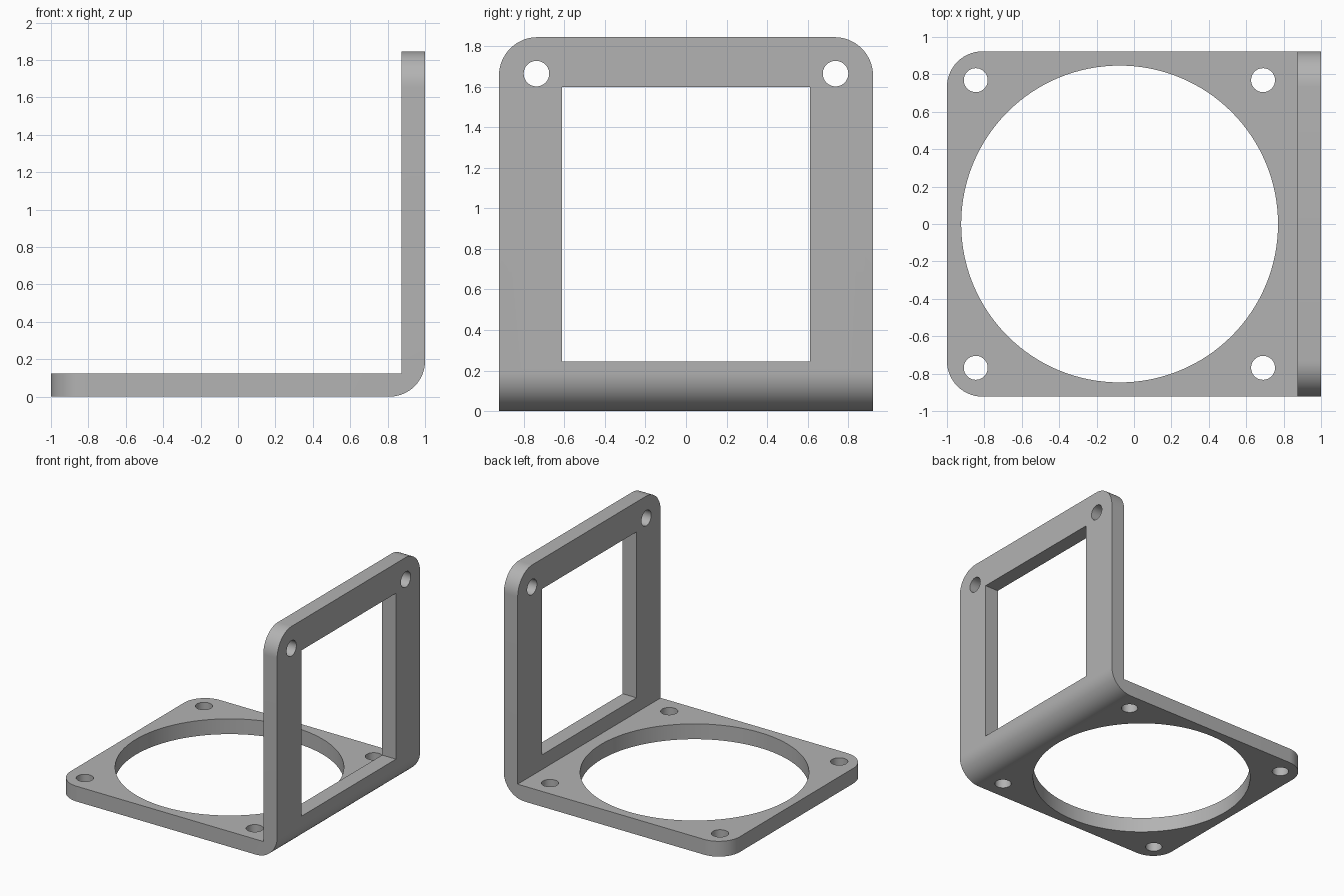
import bpy, bmesh
from math import radians, sin, cos, pi

if "Cube" in bpy.data.objects:
    bpy.data.objects.remove(bpy.data.objects["Cube"], do_unlink=True)

HALF_Y, TOP, THICK, ROUND = 0.923, 1.845, 0.125, 0.19
INNER = 1 - THICK

grey = bpy.data.materials.new("light grey")
grey.use_nodes = True
grey.diffuse_color = (0.45, 0.45, 0.45, 1)
grey.node_tree.nodes["Principled BSDF"].inputs["Base Color"].default_value = (0.45, 0.45, 0.45, 1)


def add_object(name, bm):
    bmesh.ops.recalc_face_normals(bm, faces=bm.faces)
    mesh = bpy.data.meshes.new(name)
    bm.to_mesh(mesh)
    bm.free()
    mesh.materials.append(grey)
    obj = bpy.data.objects.new(name, mesh)
    bpy.context.collection.objects.link(obj)
    return obj


# L-shaped side profile with a rounded outer bend, extruded across the width
bend = [(1 - ROUND + ROUND * sin(a), ROUND - ROUND * cos(a))
        for a in (i * pi / 32 for i in range(17))]
profile = [(-1, 0)] + bend + [(1, TOP), (INNER, TOP), (INNER, THICK), (-1, THICK)]
bm = bmesh.new()
face = bm.faces.new([bm.verts.new((x, -HALF_Y, z)) for x, z in profile])
side = bmesh.ops.extrude_face_region(bm, geom=[face])["geom"]
bmesh.ops.translate(bm, vec=(0, 2 * HALF_Y, 0),
                    verts=[v for v in side if isinstance(v, bmesh.types.BMVert)])


# Round the free corners of both plates
def is_corner(edge):
    a, b = (v.co for v in edge.verts)
    same_side = abs(a.y - b.y) < 0.001
    return same_side and (max(a.x, b.x) < -0.99 or min(a.z, b.z) > TOP - 0.01)


bmesh.ops.bevel(bm, geom=[e for e in bm.edges if is_corner(e)], offset=ROUND,
                segments=14, profile=0.5, affect='EDGES')
bracket = add_object("angle_bracket", bm)

cutters = []


def cut_hole(name, radius, location, along_x=False, sides=48):
    bm = bmesh.new()
    bmesh.ops.create_cone(bm, cap_ends=True, segments=sides, radius1=radius,
                          radius2=radius, depth=0.5)
    obj = add_object(name, bm)
    obj.location = location
    if along_x:
        obj.rotation_euler.y = radians(90)
    cutters.append(obj)


# Round opening and screw holes
cut_hole("round_opening_cutter", 0.847, (-0.077, 0, 0.06), sides=128)
for y in (-1, 1):
    for x in (-0.846, 0.69):
        cut_hole("base_hole_cutter", 0.064, (x, y * 0.769, 0.06))
    cut_hole("wall_hole_cutter", 0.063, (0.94, y * 0.738, 1.665), along_x=True)

# Rectangular window in the upright plate
bm = bmesh.new()
bmesh.ops.create_cube(bm, size=1)
bmesh.ops.scale(bm, vec=(0.5, 1.222, 1.355), verts=bm.verts)
window = add_object("window_cutter", bm)
window.location = (0.94, 0, 0.9225)
cutters.append(window)

bpy.context.view_layer.objects.active = bracket
bracket.select_set(True)
for cutter in cutters:
    mod = bracket.modifiers.new("cut", 'BOOLEAN')
    mod.operation = 'DIFFERENCE'
    mod.solver = 'EXACT'
    mod.object = cutter
    bpy.ops.object.modifier_apply(modifier=mod.name)
for cutter in cutters:
    bpy.data.objects.remove(cutter, do_unlink=True)

bpy.ops.object.shade_smooth_by_angle(angle=radians(30))
